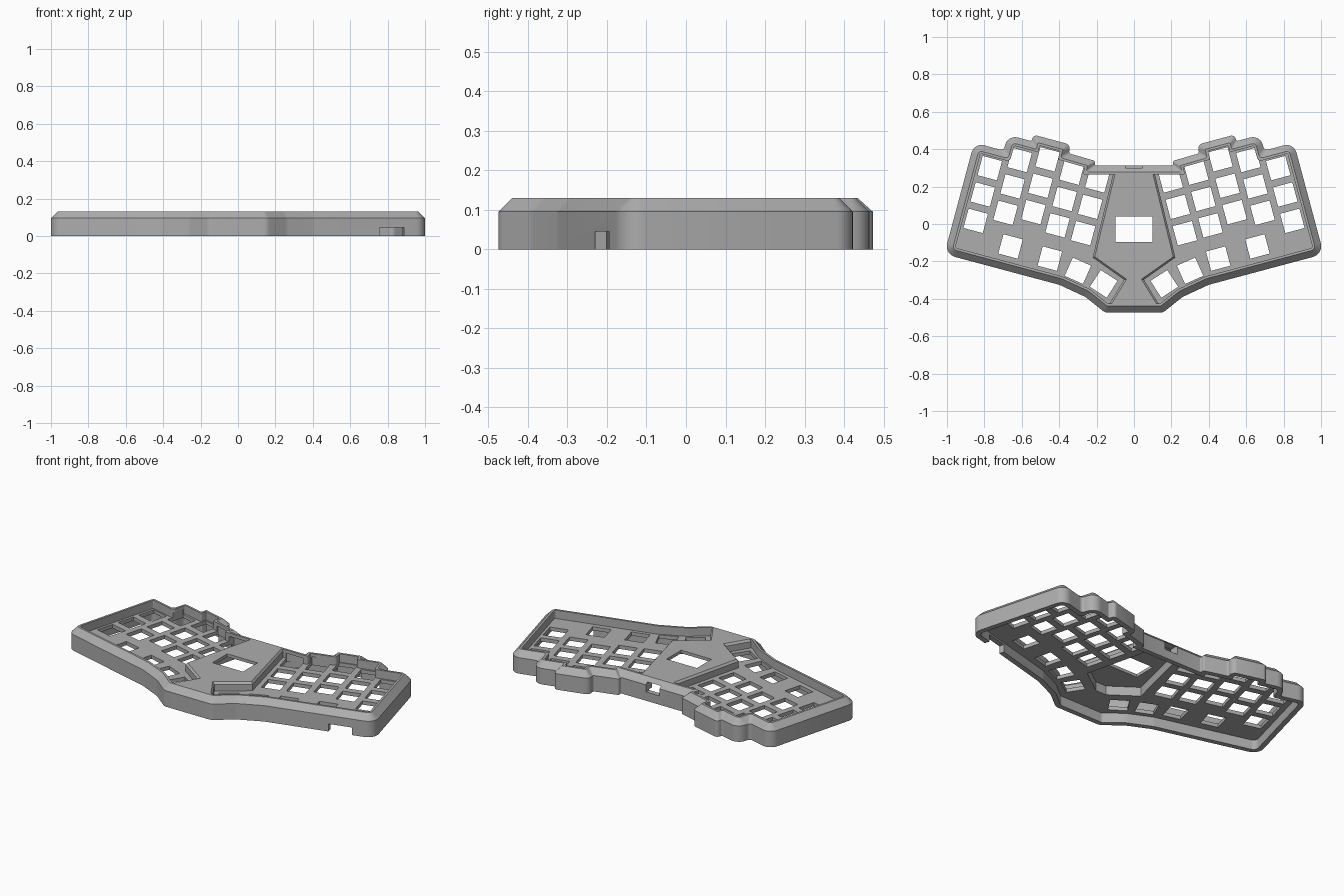
import bpy, bmesh, math
from mathutils import Vector, Matrix

if "Cube" in bpy.data.objects:
    bpy.data.objects.remove(bpy.data.objects["Cube"], do_unlink=True)

TILT = math.radians(15)
KEY = 0.107          # switch opening
PITCH = 0.146        # row spacing
RIM, PLATE_TOP, PLATE_BOTTOM = 0.13, 0.08, 0.058

grey = bpy.data.materials.new("plain grey")
grey.use_nodes = True
COLOUR = (0.42, 0.42, 0.42, 1)
grey.diffuse_color = COLOUR
grey.node_tree.nodes["Principled BSDF"].inputs["Base Color"].default_value = COLOUR


def tilted(u, v):
    """Point in the frame of the tilted right-hand key block."""
    c, s = math.cos(TILT), math.sin(TILT)
    return u * c - v * s, u * s + v * c


def mirrored(corners):
    return corners + [(-x, y, r) for x, y, r in reversed(corners)]


def outline(corners, inset, steps=6):
    """Clockwise polygon, moved inwards, with rounded corners."""
    pts = [Vector((x, y)) for x, y, r in corners]
    n = len(pts)
    dirs = [(pts[(i + 1) % n] - pts[i]).normalized() for i in range(n)]
    ring = []
    for i, (p, corner) in enumerate(zip(pts, corners)):
        a, b = dirs[i - 1], dirs[i]
        na, nb = Vector((a.y, -a.x)), Vector((b.y, -b.x))
        p = p + (na + nb) * inset / (1 + na.dot(nb))
        r = corner[2]
        if r == 0:
            ring.append(p)
            continue
        turn = a.x * b.y - a.y * b.x
        if turn < 0:
            r = max(r - inset, 0.004)
        side = 1 if turn < 0 else -1
        angle = math.acos(max(-1, min(1, a.dot(b))))
        start = p - a * r * math.tan(angle / 2)
        centre = start + na * side * r
        for k in range(steps + 1):
            spin = Matrix.Rotation(-side * angle * k / steps, 2)
            ring.append(centre + spin @ (start - centre))
    return ring


def finish(name, bm):
    bmesh.ops.recalc_face_normals(bm, faces=bm.faces)
    mesh = bpy.data.meshes.new(name)
    bm.to_mesh(mesh)
    bm.free()
    mesh.materials.append(grey)
    ob = bpy.data.objects.new(name, mesh)
    bpy.context.collection.objects.link(ob)
    return ob


def loft(name, corners, levels):
    """Solid through outlines at (inset, height) levels, capped at both ends."""
    bm = bmesh.new()
    rings = [[bm.verts.new((p.x, p.y, z)) for p in outline(corners, d)] for d, z in levels]
    for lo, hi in zip(rings, rings[1:]):
        for i in range(len(lo)):
            bm.faces.new((lo[i - 1], lo[i], hi[i], hi[i - 1]))
    bm.faces.new(rings[0])
    bm.faces.new(rings[-1])
    return finish(name, bm)


def boxes(name, items):
    """Boxes given as (x, y, z, size, rotation)."""
    bm = bmesh.new()
    for x, y, z, size, rot in items:
        m = Matrix.Translation((x, y, z)) @ Matrix.Rotation(rot, 4, 'Z') @ Matrix.Diagonal((*size, 1))
        bmesh.ops.create_cube(bm, size=1, matrix=m)
    return finish(name, bm)


def combine(target, tool, operation):
    mod = target.modifiers.new(tool.name, 'BOOLEAN')
    mod.operation, mod.solver, mod.object = operation, 'EXACT', tool
    tool.hide_render = True
    bpy.context.view_layer.objects.active = target
    bpy.ops.object.modifier_apply(modifier=mod.name)
    bpy.data.objects.remove(tool, do_unlink=True)


# Case outline: stepped finger columns at the back, then the side and front
steps_back = [(.285, .247, .008), (.285, .272, .012), (.435, .275, .012), (.435, .322, .03),
              (.643, .322, .022), (.643, .286, .01), (.775, .286, .055), (.775, .199, .02),
              (.938, .199, .055), (.938, -.418, .06)]
half = [(*tilted(u, v), r) for u, v, r in steps_back]
half += [(.40, -.325, .1), (.26, -.39, .1), (.155, -.474, .05)]

# Shell: plate, inner wall, rim, chamfer, outer wall, hollow underside
case = loft("keyboard_case", mirrored(half),
            [(.048, PLATE_TOP), (.048, RIM), (.035, RIM), (0, .095),
             (0, 0), (.03, 0), (.03, PLATE_BOTTOM)])

# Raised centre panel running into the front rim
panel = [(.10, .272, 0), (.21, -.175, 0), (.04, -.295, 0), (.125, -.435, 0)]
combine(case, loft("centre_panel", mirrored(panel),
                   [(-.01, PLATE_BOTTOM + .01), (-.01, RIM - .012), (0, RIM)]), 'UNION')

# Hollow below the centre panel
cavity = [(.10, .272, 0), (.21, -.175, 0), (.04, -.295, 0)]
combine(case, loft("centre_cavity", mirrored(cavity), [(.018, .02), (.018, .112)]), 'DIFFERENCE')

# Switch openings: five staggered columns, plus the lower row
keys = []
for i, v in enumerate((.174, .179, .214, .172, .089)):
    for row in range(3):
        keys.append((*tilted(.25 + .143 * i, v - PITCH * row), TILT))
keys += [(.66, -.12, TILT), (.45, -.185, TILT),
         (.30, -.25, math.radians(24)), (.162, -.32, math.radians(33))]
openings = [(s * x, y, .07, (KEY, KEY, .08), s * a) for x, y, a in keys for s in (1, -1)]
combine(case, boxes("switch_openings", openings), 'DIFFERENCE')

# Display window, back port and front cable notch
slots = [(0, -.028, .1, (.2, .138, .1), 0),
         (0, .28, .08, (.09, .12, .055), 0),
         (.823, -.213, .012, (.136, .09, .066), TILT)]
combine(case, boxes("port_slots", slots), 'DIFFERENCE')

# Smooth curved walls, crisp edges
bpy.ops.object.select_all(action='DESELECT')
case.select_set(True)
bpy.context.view_layer.objects.active = case
bpy.ops.object.shade_smooth_by_angle(angle=math.radians(30))
